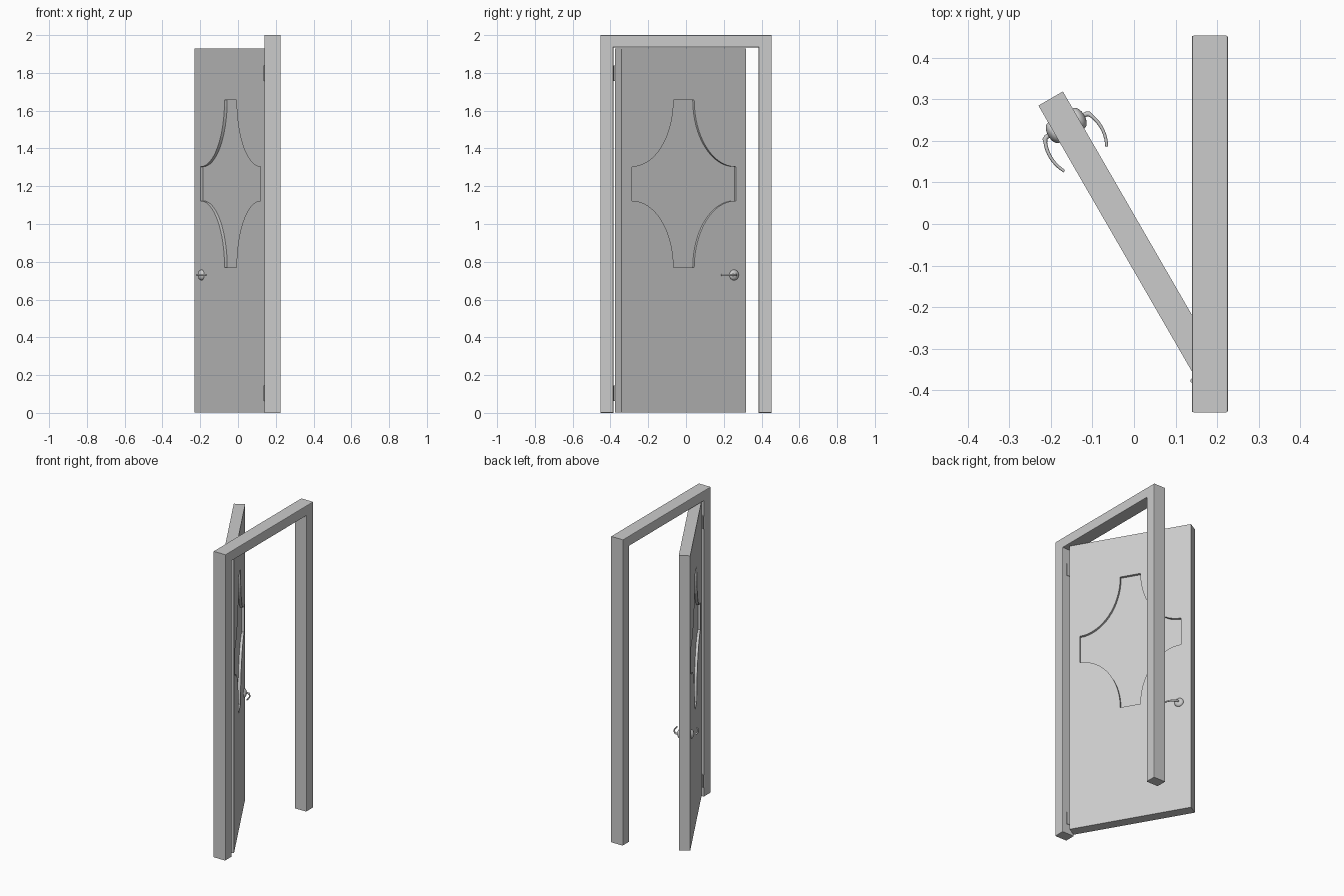
import bpy, bmesh, math
from mathutils import Matrix, Vector

if "Cube" in bpy.data.objects:
    bpy.data.objects.remove(bpy.data.objects["Cube"])

# Maps a flat drawing (across, up) to the YZ plane, thickness along X
UPRIGHT = Matrix(((0, 0, 1, 0), (1, 0, 0, 0), (0, 1, 0, 0), (0, 0, 0, 1)))
# Door space: X through the thickness, Y from hinge edge to latch edge
DOOR = Matrix.Translation((0.151, -0.375, 0)) @ Matrix.Rotation(math.radians(30), 4, 'Z')
WIDTH, THICK, HEIGHT = 0.762, 0.068, 1.93


def add(name, mesh, matrix):
    ob = bpy.data.objects.new(name, mesh)
    bpy.context.scene.collection.objects.link(ob)
    ob.matrix_world = matrix
    return ob


def slab(name, outlines, thick, matrix, bevel=0.0):
    """Filled outlines (later ones are holes) extruded to a thickness."""
    cu = bpy.data.curves.new(name, 'CURVE')
    cu.dimensions, cu.fill_mode = '2D', 'BOTH'
    cu.extrude = thick / 2 - bevel
    cu.bevel_depth, cu.offset, cu.bevel_resolution = bevel, -bevel, 1
    for pts in outlines:
        sp = cu.splines.new('POLY')
        sp.points.add(len(pts) - 1)
        for p, (x, y) in zip(sp.points, pts):
            p.co = (x, y, 0, 1)
        sp.use_cyclic_u = True
    tmp = bpy.data.objects.new(name + "_curve", cu)
    bpy.context.scene.collection.objects.link(tmp)
    bpy.context.view_layer.update()
    mesh = bpy.data.meshes.new_from_object(
        tmp.evaluated_get(bpy.context.evaluated_depsgraph_get()))
    bpy.data.objects.remove(tmp)
    bm = bmesh.new()
    bm.from_mesh(mesh)
    bmesh.ops.remove_doubles(bm, verts=bm.verts, dist=1e-5)
    bmesh.ops.recalc_face_normals(bm, faces=bm.faces)
    for f in bm.faces:
        f.smooth = False
    bm.to_mesh(mesh)
    bm.free()
    return add(name, mesh, matrix)


# Door frame
o, i, top, lintel = 0.453, 0.385, 2.0, 1.935
slab("door_frame", [[(-o, 0), (-o, top), (o, top), (o, 0), (i, 0), (i, lintel),
                     (-i, lintel), (-i, 0)]], 0.087,
     Matrix.Translation((0.1825, 0, 0)) @ UPRIGHT, bevel=0.004)

# Cross-shaped panel outline with four scooped corners
cu_, cz = WIDTH / 2, 1.213
wide, tall, neck, waist = 0.317, 0.444, 0.063, 0.09
outline = []
for sx, sy, flip in ((1, 1, False), (1, -1, True), (-1, -1, False), (-1, 1, True)):
    arc = []
    for k in range(17):
        a = k / 16 * math.pi / 2
        arc.append((cu_ + sx * (wide - (wide - neck) * math.cos(a)),
                    cz + sy * (tall - (tall - waist) * math.sin(a))))
    outline += arc[::-1] if flip else arc

# Door leaf with the recessed panel inside its opening
mid = DOOR @ Matrix.Translation((THICK / 2, 0, 0)) @ UPRIGHT
slab("door_leaf", [[(0, 0.002), (WIDTH, 0.002), (WIDTH, HEIGHT), (0, HEIGHT)], outline],
     THICK, mid)
slab("recessed_panel", [outline], THICK - 0.032, mid)


def handle(name, side):
    """Domed rose and curved lever, mirrored to either face of the door."""
    bm = bmesh.new()
    # Rose
    rings = []
    bmesh.ops.create_uvsphere(bm, u_segments=32, v_segments=16, radius=1.0)
    for v in bm.verts:
        v.co = Vector((v.co.x * 0.016, v.co.y * 0.028, v.co.z * 0.028))
    # Lever: (outward, along, half thickness, half height)
    path = [(0.008, 0, 0.006, 0.006), (0.021, 0, 0.006, 0.006),
            (0.027, -0.003, 0.006, 0.006)]
    for k in range(1, 11):
        t = k / 10
        path.append((0.027 + 0.044 * t * (1 - t) - 0.002 * t, -0.003 - 0.090 * t,
                     0.0045 - 0.001 * t, 0.006 - 0.001 * t))
    n = 16
    for k, (x, y, a, b) in enumerate(path):
        p, q = path[max(k - 1, 0)], path[min(k + 1, len(path) - 1)]
        d = Vector((q[0] - p[0], q[1] - p[1])).normalized()
        rings.append([bm.verts.new((x - d.y * a * math.cos(w), y + d.x * a * math.cos(w),
                                    b * math.sin(w)))
                      for w in (2 * math.pi * j / n for j in range(n))])
    for r, s in zip(rings, rings[1:]):
        for j in range(n):
            bm.faces.new((r[j], r[(j + 1) % n], s[(j + 1) % n], s[j]))
    bm.faces.new(rings[0])
    bm.faces.new(rings[-1])
    for v in bm.verts:
        v.co.x *= side
    bmesh.ops.recalc_face_normals(bm, faces=bm.faces)
    for e in bm.edges:
        e.smooth = e.calc_face_angle(0) < math.radians(40)
    for f in bm.faces:
        f.smooth = True
    mesh = bpy.data.meshes.new(name)
    bm.to_mesh(mesh)
    bm.free()
    add(name, mesh, DOOR @ Matrix.Translation((THICK if side > 0 else 0, 0.687, 0.73)))


handle("outer_handle", 1)
handle("inner_handle", -1)

# Hinges: knuckle plus a thin leaf on the frame
for label, z in (("lower", 0.105), ("upper", 1.797)):
    bm = bmesh.new()
    bmesh.ops.create_cone(bm, cap_ends=True, segments=16, radius1=0.005,
                          radius2=0.005, depth=0.082,
                          matrix=Matrix.Translation((0.1405, -0.377, 0)))
    bmesh.ops.create_cube(bm, size=1, matrix=Matrix.Translation((0.17, -0.384, 0))
                          @ Matrix.Diagonal((0.05, 0.004, 0.082, 1)))
    mesh = bpy.data.meshes.new(label + "_hinge")
    bm.to_mesh(mesh)
    bm.free()
    add(label + "_hinge", mesh, Matrix.Translation((0, 0, z)))
